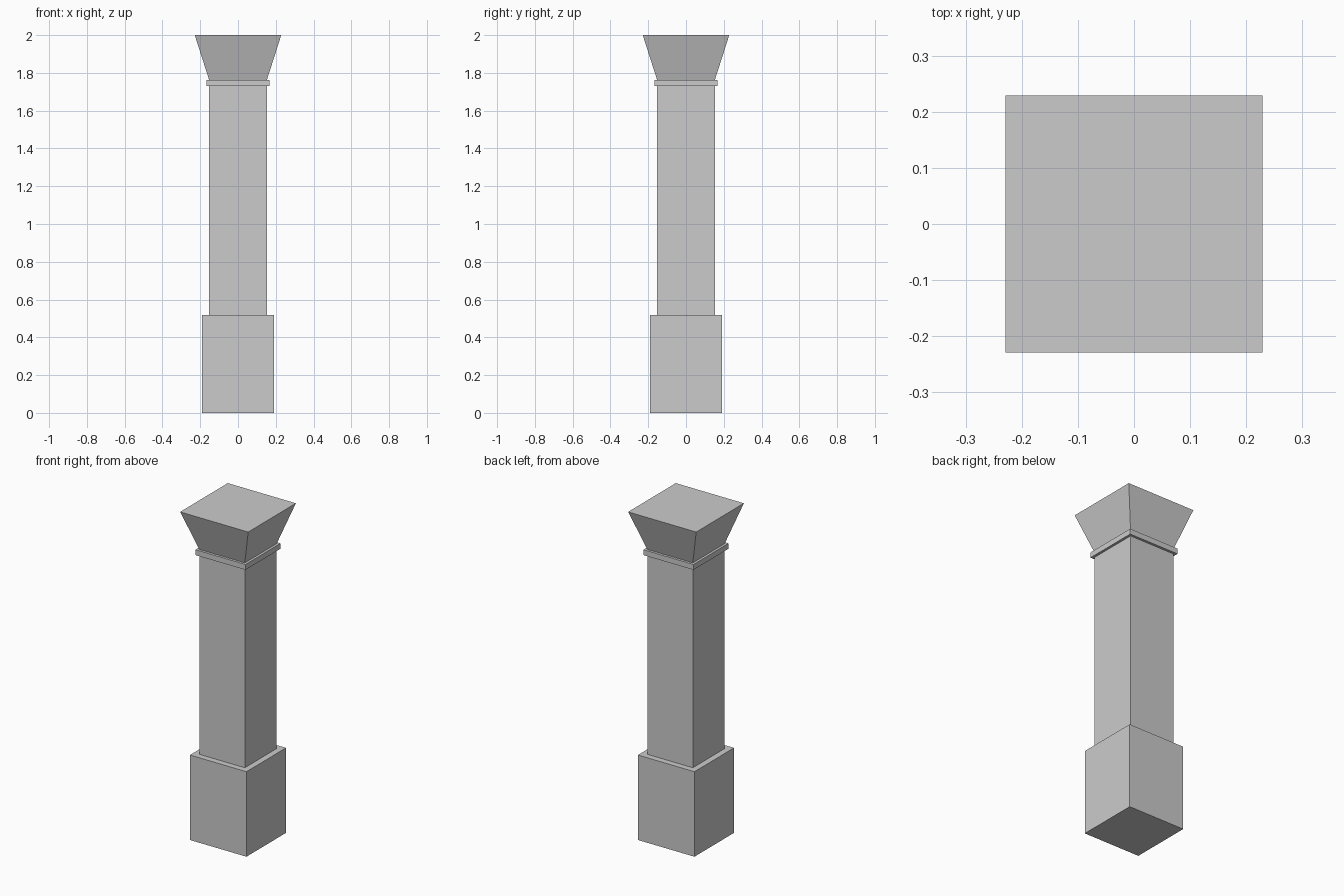
import bpy
import bmesh

if "Cube" in bpy.data.objects:
    bpy.data.objects.remove(bpy.data.objects["Cube"])


def square_block(name, z0, z1, half_bottom, half_top):
    """Square block from z0 to z1, optionally flared towards the top."""
    bm = bmesh.new()
    bmesh.ops.create_cube(bm, size=2)
    for v in bm.verts:
        top = v.co.z > 0
        half = half_top if top else half_bottom
        v.co = (v.co.x * half, v.co.y * half, z1 if top else z0)
    mesh = bpy.data.meshes.new(name)
    bm.to_mesh(mesh)
    bm.free()
    obj = bpy.data.objects.new(name, mesh)
    bpy.context.collection.objects.link(obj)
    return obj


# Column parts from the ground up
square_block("plinth", 0.0, 0.517, 0.19, 0.19)
square_block("shaft", 0.517, 1.73, 0.153, 0.153)
square_block("collar", 1.73, 1.763, 0.168, 0.168)
square_block("flared_capital", 1.763, 2.0, 0.153, 0.229)
